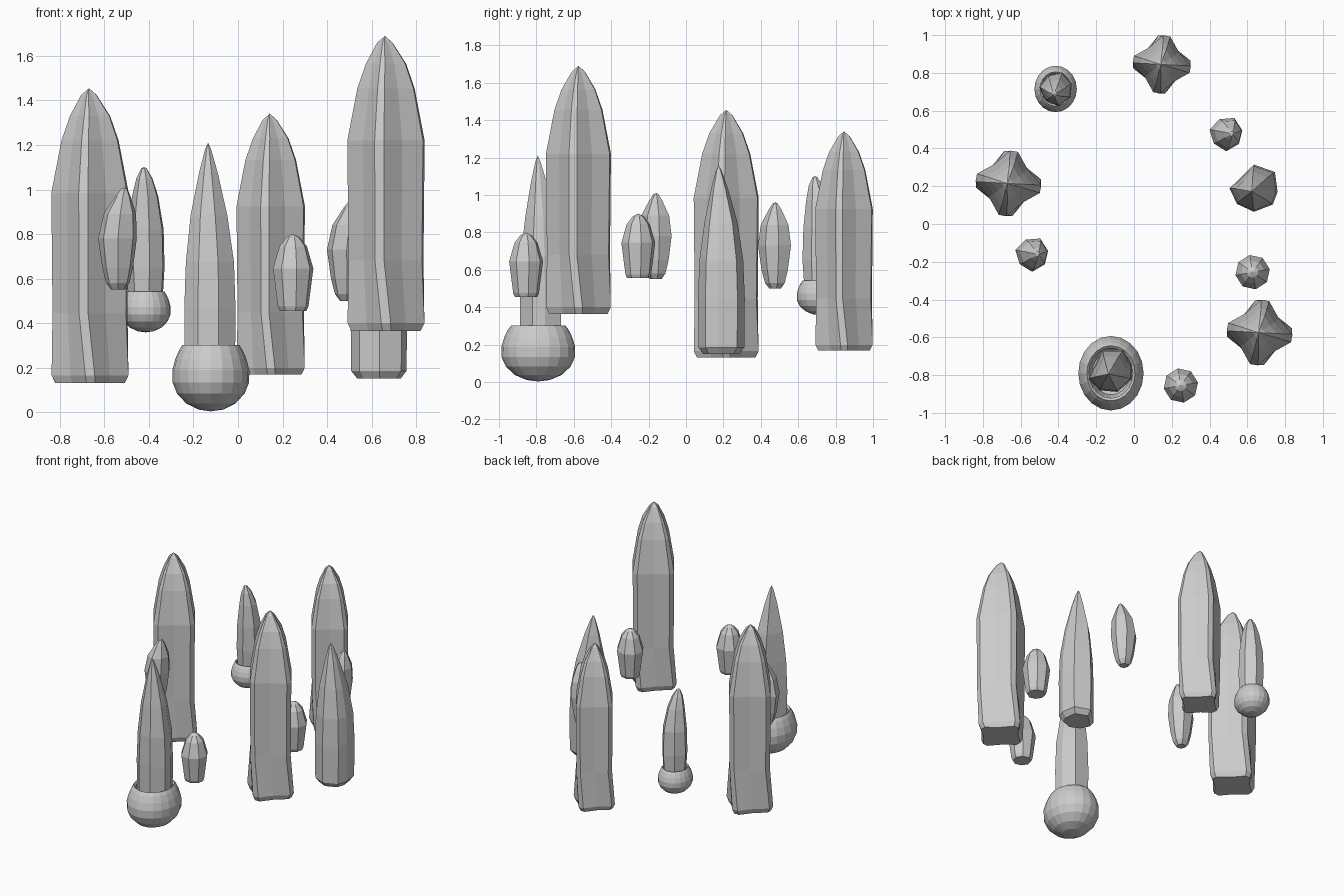
import bpy, bmesh
from math import sin, cos, radians, pi


def loft(name, loc, section, rings, scale=(1, 1, 1), turn=0):
    """Stack a polar section [(degrees, radius)] along rings (z, size, dx, dy, twist)."""
    bm = bmesh.new()
    loops = []
    for z, size, dx, dy, twist in rings:
        if size == 0:
            loops.append([bm.verts.new((dx * scale[0], dy * scale[1], z * scale[2]))])
            continue
        loop = []
        for deg, r in section:
            a = radians(deg + twist + turn)
            loop.append(bm.verts.new(((dx + r * size * cos(a)) * scale[0],
                                      (dy + r * size * sin(a)) * scale[1],
                                      z * scale[2])))
        loops.append(loop)
    n = len(section)
    for lo, hi in zip(loops, loops[1:]):
        for i in range(n):
            j = (i + 1) % n
            if len(hi) == 1:
                bm.faces.new((lo[i], lo[j], hi[0]))
            elif len(lo) == 1:
                bm.faces.new((lo[0], hi[j], hi[i]))
            else:
                bm.faces.new((lo[i], lo[j], hi[j], hi[i]))
    for cap in (loops[0], loops[-1]):
        if len(cap) > 2:
            bm.faces.new(cap)
    bmesh.ops.recalc_face_normals(bm, faces=bm.faces)
    me = bpy.data.meshes.new(name)
    bm.to_mesh(me)
    bm.free()
    ob = bpy.data.objects.new(name, me)
    ob.location = loc
    bpy.context.collection.objects.link(ob)
    return ob


# Large crystals: chamfered square section, slightly hollow sides, twisted foot
square = []
for k in range(4):
    a = 90 * k - 10
    square += [(a - 7, 0.174), (a + 7, 0.174), (a + 45, 0.126)]
tall = [(0, 0.9, 0, 0, 11), (0.035, 1, 0, 0, 10), (0.315, 0.97, 0, 0, 0),
        (0.5, 0.98, 0, 0, 0), (0.855, 1, 0, 0, 0), (1.09, 0.74, 0, 0, 0),
        (1.2, 0.52, 0, 0, 0), (1.295, 0.2, -0.005, 0, 0), (1.325, 0, -0.005, 0, 0)]
for name, loc, s in (("large_crystal_left", (-0.665, 0.215, 0.13), 1.0),
                     ("large_crystal_right", (0.665, -0.575, 0.365), 1.0),
                     ("large_crystal_back", (0.147, 0.845, 0.168), 0.885)):
    loft(name, loc, square, tall, (s, s, s))

# Medium crystals: irregular six-sided spires
spire_sec = [(-5, 0.128), (-38, 0.13), (-90, 0.12), (-140, 0.12),
             (-183, 0.132), (-270, 0.135), (-320, 0.148)][::-1]
spire = [(0, 0.75, 0, 0, 0), (0.035, 0.96, 0, 0, 0), (0.3, 0.98, 0, 0, 0),
         (0.5, 0.92, 0, 0, 0), (0.7, 0.7, -0.005, 0, 0), (0.88, 0.36, -0.008, -0.005, 0),
         (0.98, 0.12, -0.01, -0.008, 0), (1.01, 0, -0.01, -0.008, 0)]
loft("medium_crystal", (0.635, 0.182, 0.15), spire_sec, spire)
loft("front_spire", (-0.125, -0.785, 0.15), spire_sec, spire, (0.94, 0.94, 1.05), 20)

# Slim spindle crystals
seven = [(360 / 7 * i + 12, 0.093 if i % 2 else 0.085) for i in range(7)]
spindle = [(0, 0.35, 0, 0, 0), (0.03, 0.6, 0, 0, 0), (0.1, 0.8, 0, 0, 0),
           (0.23, 1, 0, 0, 0), (0.34, 0.84, 0.01, 0, 0), (0.42, 0.4, 0.022, 0, 0),
           (0.455, 0.14, 0.028, 0, 0), (0.46, 0, 0.03, 0, 0)]
loft("spindle_crystal_back", (0.49, 0.478, 0.5), seven, spindle)
loft("spindle_crystal_left", (-0.538, -0.16, 0.55), seven, spindle)
loft("back_spire", (-0.41, 0.715, 0.45), seven,
     [(0, 0.85, 0, 0, 0), (0.2, 1, 0, 0, 0), (0.37, 0.95, 0, 0, 0),
      (0.52, 0.68, -0.003, -0.01, 0), (0.6, 0.42, -0.008, -0.02, 0),
      (0.645, 0.14, -0.012, -0.025, 0), (0.652, 0, -0.013, -0.025, 0)], turn=8)

# Stubby crystals
eight = [(45 * i + 10, 0.092) for i in range(8)]
stub = [(0, 0.66, 0, 0, 0), (0.02, 0.76, 0, 0, 0), (0.19, 1, 0, 0, 0),
        (0.29, 0.68, 0, 0, 0), (0.33, 0.33, 0, 0, 0), (0.345, 0, -0.003, 0, 0)]
loft("stub_crystal_right", (0.628, -0.255, 0.555), eight, stub)
loft("stub_crystal_front", (0.248, -0.855, 0.455), eight, stub)

# Rounded cups holding two of the spires
ring = [(360 / 20 * i, 1) for i in range(20)]
cup = [(z, r, 0, 0, 0) for z, r in (
    (0, 0), (0.008, 0.055), (0.035, 0.11), (0.08, 0.152), (0.13, 0.172), (0.185, 0.173),
    (0.235, 0.16), (0.275, 0.143), (0.298, 0.128), (0.285, 0.116), (0.22, 0.122),
    (0.1, 0.1), (0.08, 0))]
loft("front_cup", (-0.122, -0.79, 0.003), ring, cup, (1, 1.14, 1))
loft("back_cup", (-0.415, 0.715, 0.358), ring, cup, (0.65, 0.71, 0.62))
